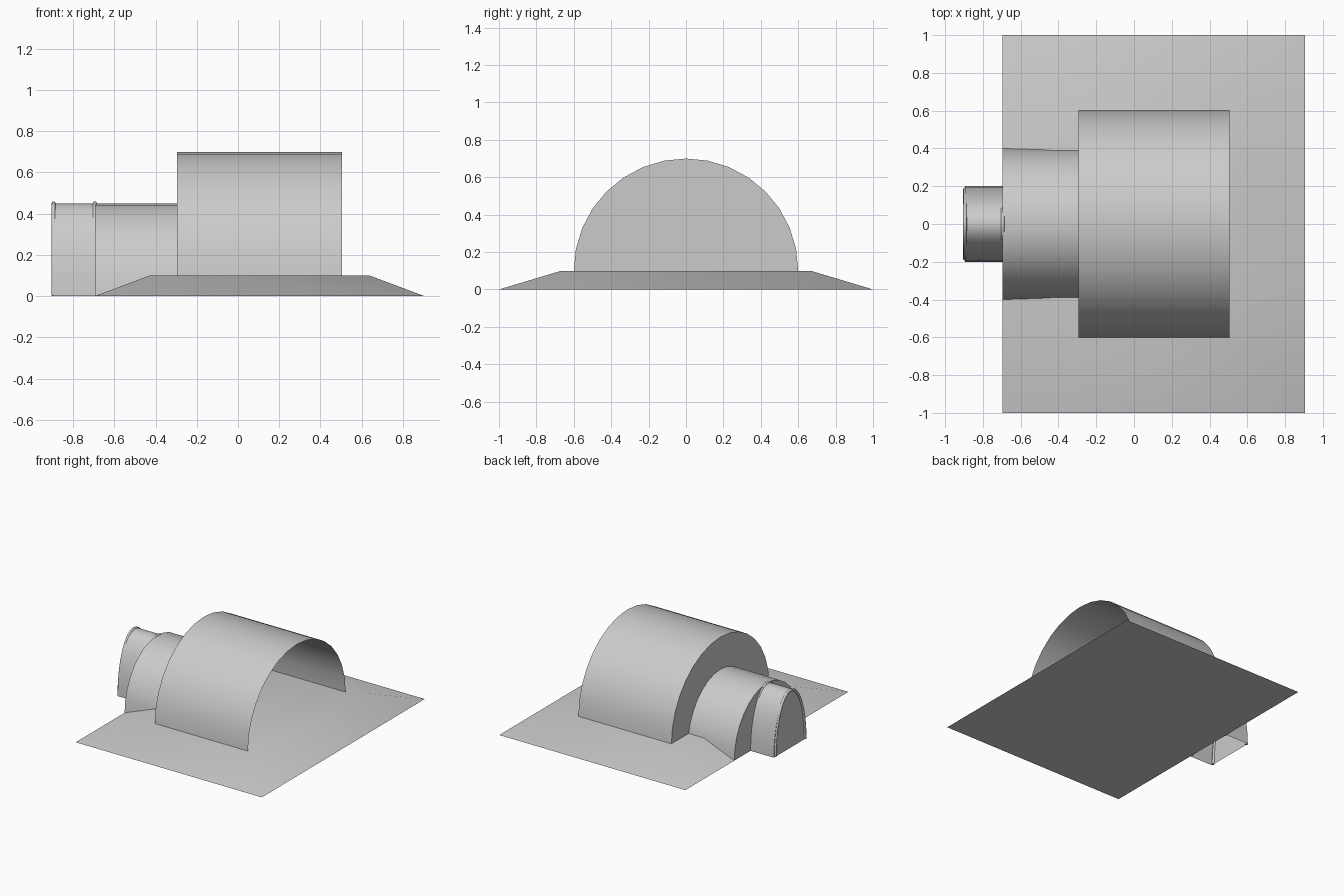
import bpy
import bmesh
from math import sin, cos, pi, radians

cube = bpy.data.objects.get("Cube")
if cube:
    bpy.data.objects.remove(cube, do_unlink=True)

SHIFT = 0.005          # centres the whole model on x
SEGMENTS = 16          # facets per half arch

grey = bpy.data.materials.new("plain_grey")
grey.use_nodes = True
grey.diffuse_color = (0.6, 0.6, 0.6, 1)
grey.node_tree.nodes["Principled BSDF"].inputs["Base Color"].default_value = (0.6, 0.6, 0.6, 1)


def arc(half_width, height, base):
    """Points of a half ellipse in the y-z plane, from +y over the top to -y."""
    steps = [pi * i / SEGMENTS for i in range(SEGMENTS + 1)]
    return [(half_width * cos(a), base + height * sin(a)) for a in steps]


def finish(obj):
    obj.data.materials.append(grey)
    bpy.ops.object.select_all(action="DESELECT")
    obj.select_set(True)
    bpy.context.view_layer.objects.active = obj
    if obj.type == "MESH":
        bpy.ops.object.shade_smooth_by_angle(angle=radians(35))


def add_mesh(name, bm):
    mesh = bpy.data.meshes.new(name)
    bm.to_mesh(mesh)
    bm.free()
    obj = bpy.data.objects.new(name, mesh)
    bpy.context.collection.objects.link(obj)
    finish(obj)


def vault(name, x0, x1, half_width, height, base):
    """Thin arched shell with an end wall at x0, open at x1 and underneath."""
    bm = bmesh.new()
    points = arc(half_width, height, base)
    near = [bm.verts.new((x0 + SHIFT, y, z)) for y, z in points]
    far = [bm.verts.new((x1 + SHIFT, y, z)) for y, z in points]
    for i in range(SEGMENTS):
        bm.faces.new((near[i], far[i], far[i + 1], near[i + 1]))
    bm.faces.new(near)
    bm.normal_update()
    # Point the shell outwards and the wall towards -x
    for f in bm.faces:
        c = f.calc_center_median()
        if len(f.verts) > 4:
            flip = f.normal.x > 0
        else:
            flip = f.normal.y * c.y + f.normal.z * (c.z - base) < 0
        if flip:
            f.normal_flip()
    add_mesh(name, bm)


def arch_trim(name, x):
    """Slim round moulding that follows the porch arch."""
    curve = bpy.data.curves.new(name, "CURVE")
    curve.dimensions = "3D"
    curve.bevel_depth = 0.01
    curve.bevel_resolution = 2
    curve.use_fill_caps = True
    points = arc(0.184, 0.448, 0.002)
    spline = curve.splines.new("POLY")
    spline.points.add(len(points) - 1)
    for p, (y, z) in zip(spline.points, points):
        p.co = (x + SHIFT, y, z, 1)
    spline.use_smooth = True
    obj = bpy.data.objects.new(name, curve)
    bpy.context.collection.objects.link(obj)
    finish(obj)


# Low mound: a slab whose top is drawn in to two thirds
bm = bmesh.new()
bmesh.ops.create_cube(bm, size=1)
for v in bm.verts:
    scale = 2 / 3 if v.co.z > 0 else 1
    v.co = (v.co.x * 1.6 * scale + 0.1 + SHIFT, v.co.y * 2 * scale, 0.1 if v.co.z > 0 else 0)
add_mesh("ground_mound", bm)

# Three vaults stepping down to the entrance
vault("main_vault", -0.3, 0.5, 0.6, 0.6, 0.1)
vault("passage_vault", -0.7, -0.3, 0.4, 0.45, 0)
vault("porch_vault", -0.9, -0.7, 0.2, 0.45, 0)

# Mouldings at both ends of the porch
for label, x in (("outer", -0.9), ("inner", -0.7)):
    arch_trim(label + "_arch_trim", x)
